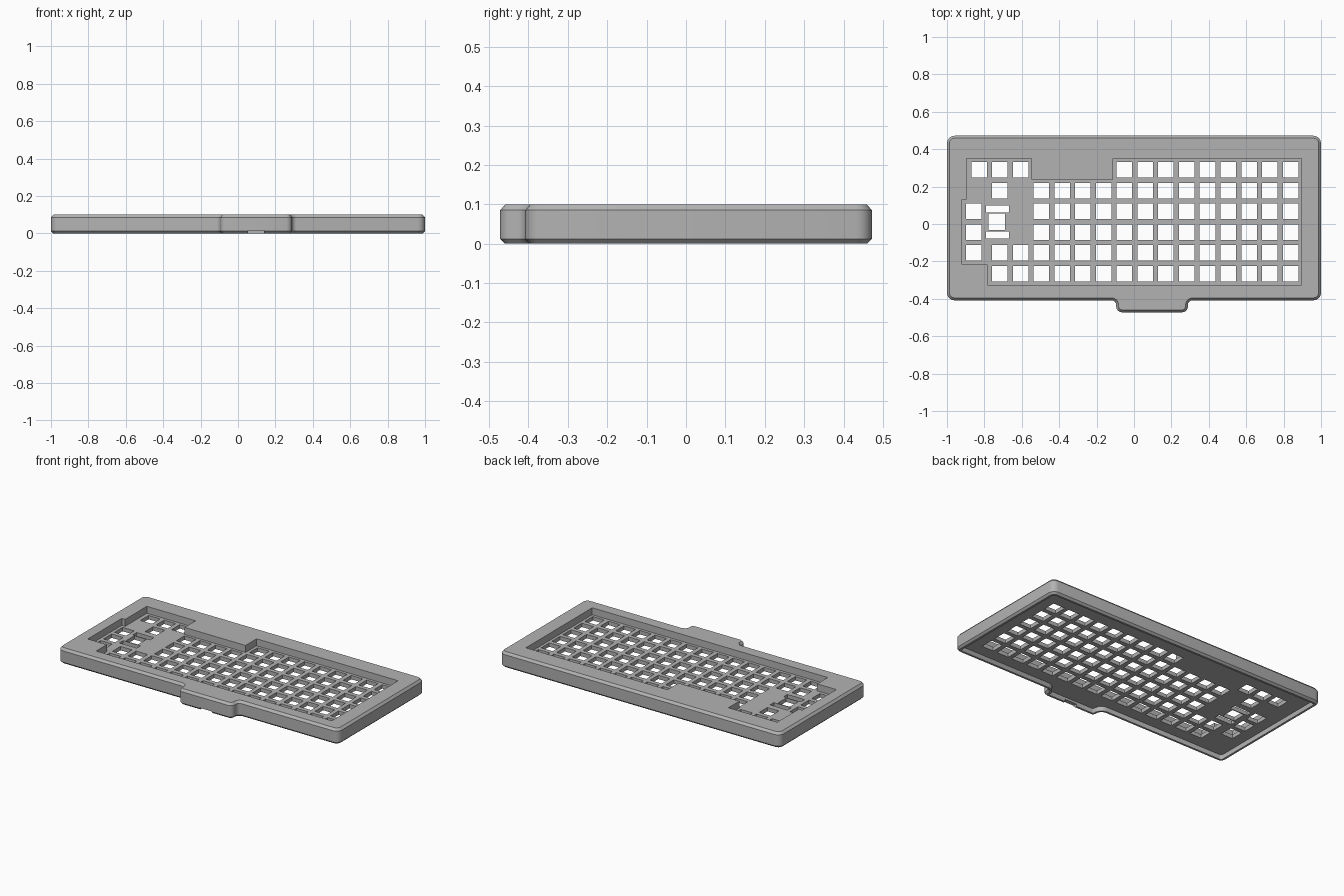
import bpy, bmesh, math
from mathutils import Vector

if "Cube" in bpy.data.objects:
    bpy.data.objects.remove(bpy.data.objects["Cube"])

grey = bpy.data.materials.new("plain grey")
grey.use_nodes = True
grey.diffuse_color = (0.45, 0.45, 0.45, 1)
grey.node_tree.nodes["Principled BSDF"].inputs["Base Color"].default_value = (0.45, 0.45, 0.45, 1)

HEIGHT, PLATE_TOP, PLATE_BOTTOM = 0.1, 0.055, 0.03
PITCH, KEY = 0.111, 0.083


def rounded(corners, inset=0.0, steps=4):
    """Right-angled counter-clockwise outline with rounded corners, moved inward."""
    pts = []
    for i, (x, y, r) in enumerate(corners):
        p = Vector((x, y))
        d_in = (p - Vector(corners[i - 1][:2])).normalized()
        d_out = (Vector(corners[(i + 1) % len(corners)][:2]) - p).normalized()
        convex = d_in.cross(d_out) > 0
        radius = r - inset if convex else r + inset
        centre = p + (d_out - d_in) * r
        for s in range(steps + 1):
            a = math.pi / 2 * s / steps
            pts.append(centre + (d_in * math.sin(a) - d_out * math.cos(a)) * radius)
    return pts


def loft(bm, layers):
    """Closed solid through (outline, z) layers of equal point count."""
    rings = [[bm.verts.new((p[0], p[1], z)) for p in pts] for pts, z in layers]
    n = len(rings[0])
    for low, high in zip(rings, rings[1:]):
        for i in range(n):
            j = (i + 1) % n
            bm.faces.new((low[i], low[j], high[j], high[i]))
    bm.faces.new(rings[0][::-1])
    bm.faces.new(rings[-1])


def box(bm, x, y, w, d, z0, z1):
    pts = [(x + sx * w / 2, y + sy * d / 2) for sx, sy in ((-1, -1), (1, -1), (1, 1), (-1, 1))]
    loft(bm, [(pts, z0), (pts, z1)])


def make(name, bm):
    bmesh.ops.recalc_face_normals(bm, faces=bm.faces)
    mesh = bpy.data.meshes.new(name)
    bm.to_mesh(mesh)
    bm.free()
    mesh.materials.append(grey)
    obj = bpy.data.objects.new(name, mesh)
    bpy.context.collection.objects.link(obj)
    return obj


def cut(target, name, bm):
    cutter = make(name, bm)
    mod = target.modifiers.new(name, 'BOOLEAN')
    mod.operation, mod.solver, mod.object = 'DIFFERENCE', 'EXACT', cutter
    bpy.context.view_layer.objects.active = target
    bpy.ops.object.modifier_apply(modifier=name)
    bpy.data.objects.remove(cutter)


# Case body with a front tab and chamfered rims
outline = [(-1, -0.408, 0.04), (-0.095, -0.408, 0.025), (-0.095, -0.472, 0.03),
           (0.288, -0.472, 0.03), (0.288, -0.408, 0.025), (1, -0.408, 0.04),
           (1, 0.472, 0.04), (-1, 0.472, 0.04)]
bm = bmesh.new()
loft(bm, [(rounded(outline, i), z) for i, z in
          ((0.012, 0), (0, 0.012), (0, HEIGHT - 0.015), (0.013, HEIGHT))])
case = make("keyboard_case", bm)

# Hollow underside
bm = bmesh.new()
hollow = rounded(outline, 0.025)
loft(bm, [(hollow, -0.05), (hollow, PLATE_BOTTOM)])
cut(case, "underside_cutter", bm)

# Stepped key well in the top
well = [(-0.783, -0.325), (0.896, -0.325), (0.896, 0.35), (-0.113, 0.35), (-0.113, 0.238),
        (-0.547, 0.238), (-0.547, 0.35), (-0.895, 0.35), (-0.895, 0.13), (-0.919, 0.13),
        (-0.919, -0.217), (-0.783, -0.217)]
bm = bmesh.new()
loft(bm, [(well, PLATE_TOP), (well, HEIGHT + 0.05)])
cut(case, "key_well_cutter", bm)

# Switch holes: columns counted from the right-hand end of each row
main = list(range(13))
rows = [list(range(9)) + [13, 14, 15], main + [14], main, main,
        main + [13, 14], main + [13, 14]]
bm = bmesh.new()
z0, z1 = PLATE_BOTTOM - 0.02, PLATE_TOP + 0.02
for r, columns in enumerate(rows):
    y = 0.29 - PITCH * r
    for c in columns:
        box(bm, 0.837 - PITCH * c, y, KEY, KEY, z0, z1)
    if r in (2, 3, 4):
        box(bm, -0.858, y, KEY, KEY, z0, z1)
# Tall key with a stabiliser slot at each end
box(bm, -0.734, 0.011, 0.086, 0.088, z0, z1)
for y in (0.08, -0.058):
    box(bm, -0.73, y, 0.124, 0.038, z0, z1)
cut(case, "switch_hole_cutter", bm)

# Cable notch under the front tab
bm = bmesh.new()
box(bm, 0.097, -0.46, 0.085, 0.07, -0.02, 0.015)
cut(case, "cable_notch_cutter", bm)

bpy.ops.object.select_all(action='DESELECT')
case.select_set(True)
bpy.context.view_layer.objects.active = case
bpy.ops.object.shade_smooth_by_angle(angle=math.radians(30))
